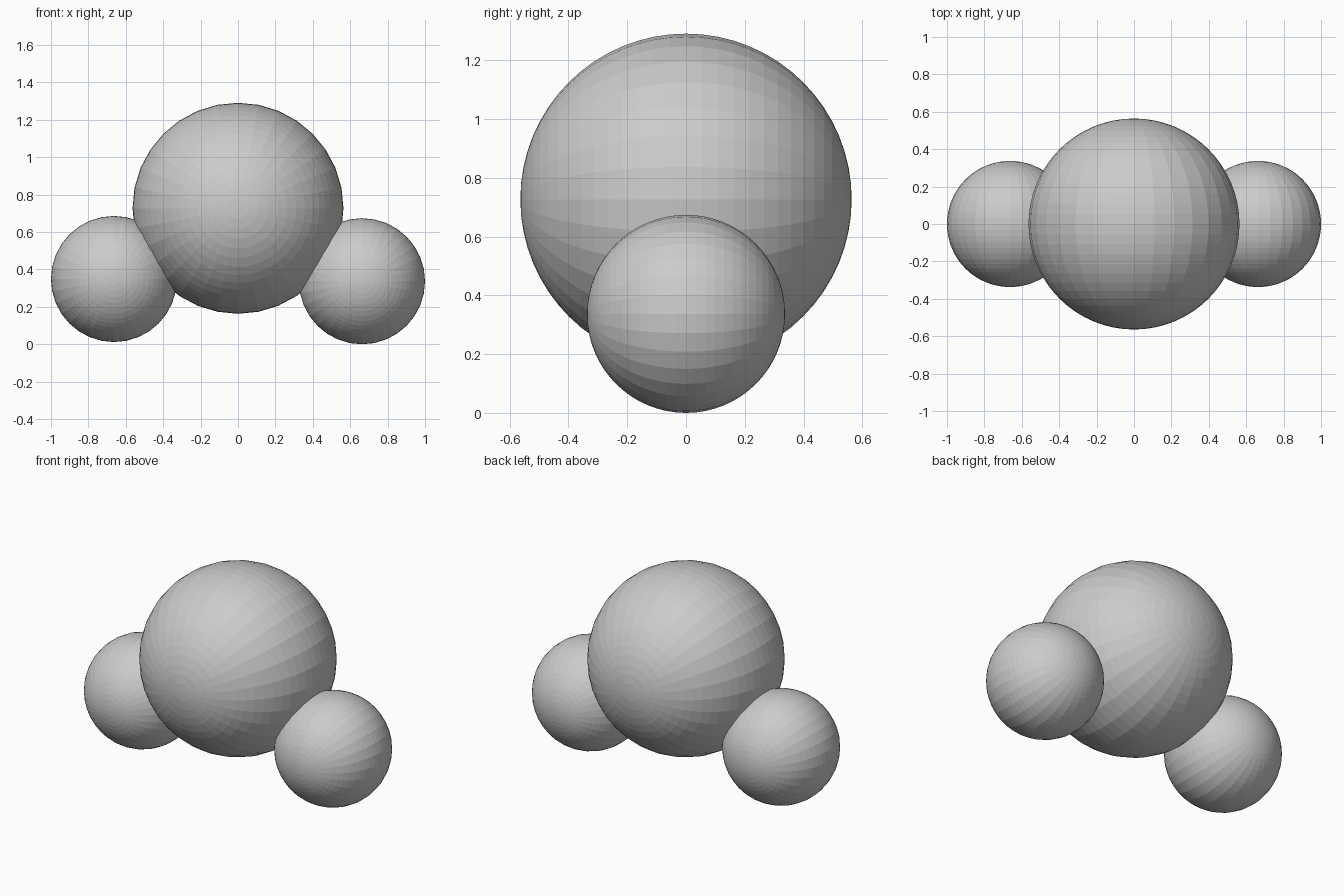
import bpy
from math import radians

if "Cube" in bpy.data.objects:
    bpy.data.objects.remove(bpy.data.objects["Cube"])


def ball(name, x, z, radius):
    # Flat-faced sphere with its poles pointing front and back
    bpy.ops.mesh.primitive_uv_sphere_add(
        segments=32, ring_count=32, radius=radius,
        location=(x, 0, z), rotation=(radians(90), 0, 0))
    obj = bpy.context.object
    obj.name = name
    bpy.ops.object.transform_apply(location=False, rotation=True, scale=False)
    return obj


# Large central ball
ball("center_ball", 0, 0.727, 0.564)

# Two small balls, the left one sitting slightly higher
ball("left_ball", -0.663, 0.349, 0.337)
ball("right_ball", 0.663, 0.337, 0.337)
